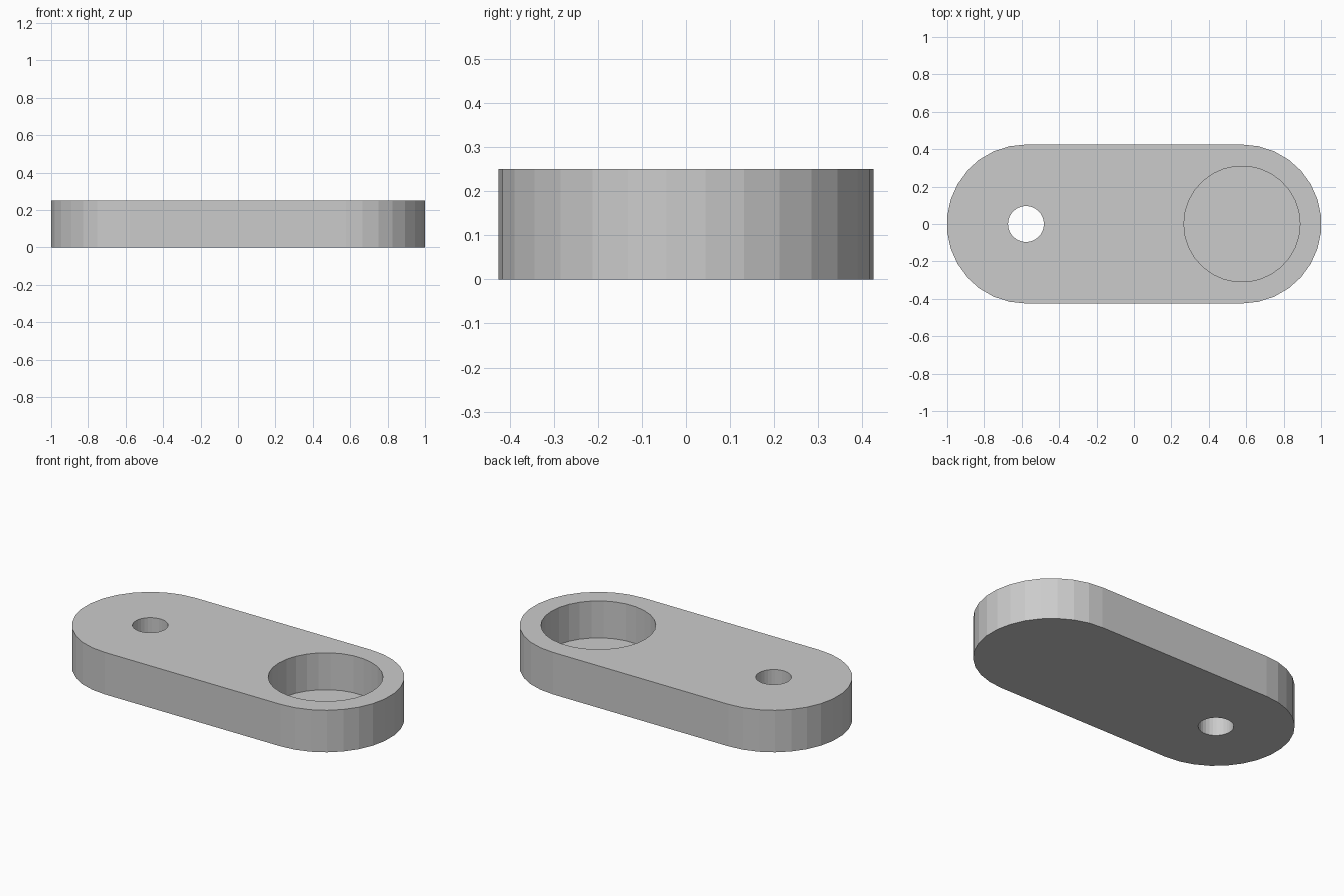
import bpy, bmesh
from math import cos, sin, pi

if "Cube" in bpy.data.objects:
    bpy.data.objects.remove(bpy.data.objects["Cube"])

R, CX, H = 0.425, 0.577, 0.25   # end radius, end centre, thickness
FLOOR = 0.03                    # pocket floor height
SEG = 15                        # facets per half circle


def arc(cx, r, start, sweep, n):
    return [(cx + r * cos(start + sweep * i / n), r * sin(start + sweep * i / n))
            for i in range(n)]


def prism(name, outline, z0, z1):
    bm = bmesh.new()
    face = bm.faces.new([bm.verts.new((x, y, z0)) for x, y in outline])
    ext = bmesh.ops.extrude_face_region(bm, geom=[face], use_keep_orig=True)
    top = [v for v in ext["geom"] if isinstance(v, bmesh.types.BMVert)]
    bmesh.ops.translate(bm, verts=top, vec=(0, 0, z1 - z0))
    bmesh.ops.recalc_face_normals(bm, faces=bm.faces)
    mesh = bpy.data.meshes.new(name)
    bm.to_mesh(mesh)
    bm.free()
    obj = bpy.data.objects.new(name, mesh)
    bpy.context.collection.objects.link(obj)
    return obj


def cut(target, cutter):
    cutter.hide_render = True
    mod = target.modifiers.new(cutter.name, 'BOOLEAN')
    mod.operation = 'DIFFERENCE'
    mod.solver = 'EXACT'
    mod.object = cutter
    bpy.context.view_layer.objects.active = target
    bpy.ops.object.modifier_apply(modifier=mod.name)
    bpy.data.objects.remove(cutter)


# Round-ended plate
outline = (arc(CX, R, -pi / 2, pi, SEG) + [(CX, R)]
           + arc(-CX, R, pi / 2, pi, SEG) + [(-CX, -R)])
plate = prism("link_plate", outline, 0, H)

# Through hole at the left end
cut(plate, prism("hole_cutter", arc(-CX, 0.096, 0, 2 * pi, 2 * SEG), -0.1, H + 0.1))

# Deep blind pocket at the right end
cut(plate, prism("pocket_cutter", arc(CX, 0.31, 0, 2 * pi, 2 * SEG), FLOOR, H + 0.1))
